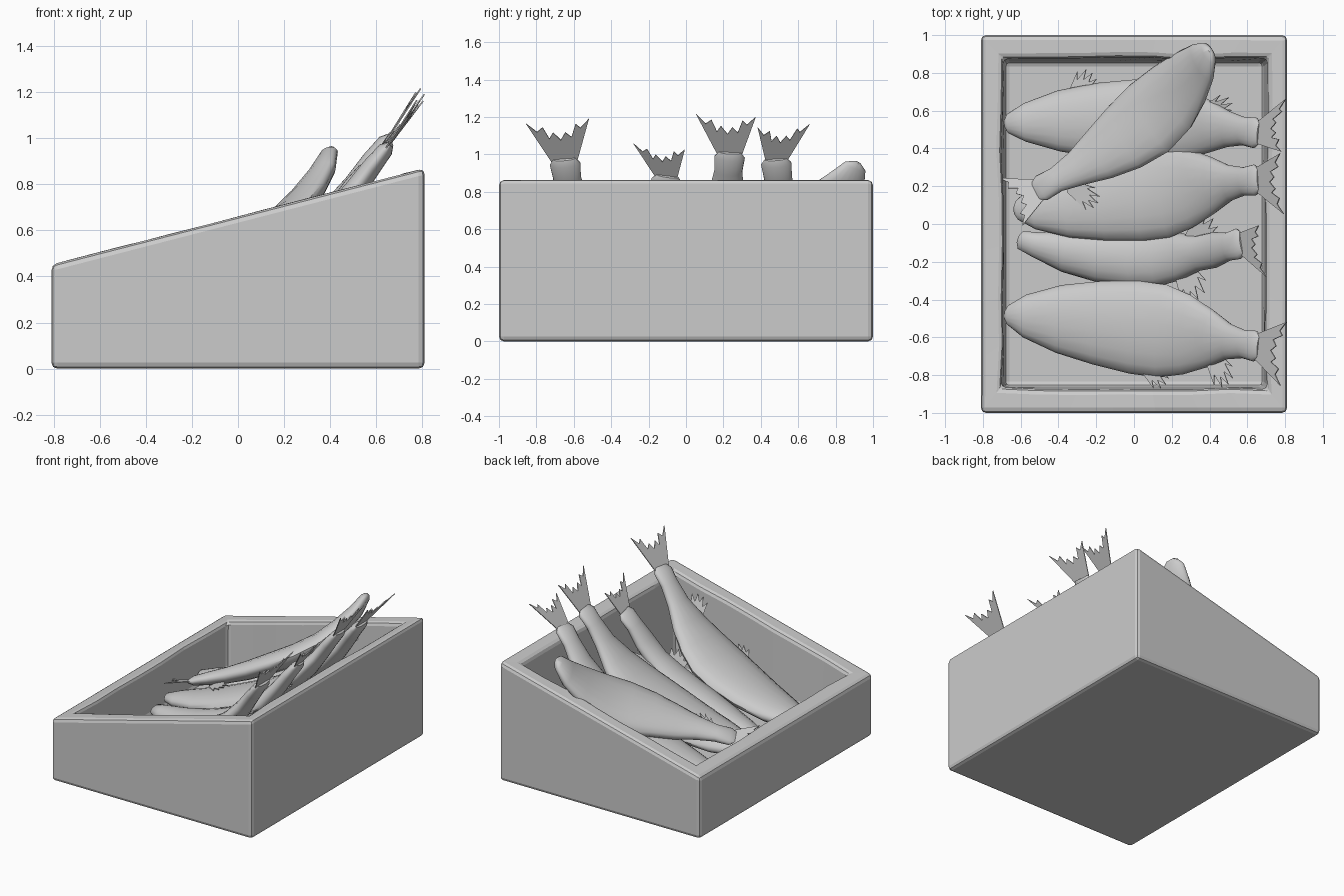
import bpy, bmesh, math, random
from mathutils import Vector

if "Cube" in bpy.data.objects:
    bpy.data.objects.remove(bpy.data.objects["Cube"])

random.seed(4)
grey = bpy.data.materials.new("plain_grey")
grey.diffuse_color = (0.6, 0.6, 0.6, 1)
grey.use_nodes = True
grey.node_tree.nodes["Principled BSDF"].inputs["Base Color"].default_value = grey.diffuse_color


def make_object(name, bm, smooth=None):
    bmesh.ops.recalc_face_normals(bm, faces=bm.faces)
    mesh = bpy.data.meshes.new(name)
    bm.to_mesh(mesh)
    bm.free()
    mesh.materials.append(grey)
    if smooth:
        mesh.shade_smooth()
        mesh.set_sharp_from_angle(angle=math.radians(smooth))
    obj = bpy.data.objects.new(name, mesh)
    bpy.context.collection.objects.link(obj)
    return obj


def bridge(bm, rings):
    for a, b in zip(rings, rings[1:]):
        n = len(a)
        for i in range(n):
            bm.faces.new((a[i], a[(i + 1) % n], b[(i + 1) % n], b[i]))
    bm.faces.new(rings[0])
    bm.faces.new(rings[-1])


# Sloping crate with worn edges
def rim_z(x):
    return 0.66 + 0.258 * x


def rect_ring(bm, hx, hy, height, wear, n=7):
    corners = [(-hx, -hy), (hx, -hy), (hx, hy), (-hx, hy)]
    ring = []
    for k in range(4):
        (x0, y0), (x1, y1) = corners[k], corners[(k + 1) % 4]
        for i in range(n):
            t = i / n
            x, y = x0 + (x1 - x0) * t, y0 + (y1 - y0) * t
            z = height(x)
            x += random.uniform(-wear, wear)
            y += random.uniform(-wear, wear)
            ring.append(bm.verts.new((x, y, z)))
    return ring


bm = bmesh.new()
bridge(bm, [
    rect_ring(bm, 0.81, 1.0, lambda x: 0.0, 0),
    rect_ring(bm, 0.81, 1.0, rim_z, 0),
    rect_ring(bm, 0.70, 0.875, rim_z, 0.01),
    rect_ring(bm, 0.685, 0.86, lambda x: 0.14, 0),
])
crate = make_object("crate", bm)
bevel = crate.modifiers.new("worn_edges", "BEVEL")
bevel.width = 0.026
bevel.segments = 2
bevel.limit_method = "ANGLE"
bevel.angle_limit = math.radians(40)

# Ragged fin outlines: (along, across)
TAIL = [(0, -.38), (1, -1), (.8, -.68), (.9, -.55), (.6, -.35), (.72, -.18),
        (.55, 0), (.74, .2), (.6, .35), (.88, .5), (.78, .7), (1, 1), (0, .38)]
SIDE = [(0, -.5), (.7, -.9), (.5, -.55), (.95, -.5), (.65, -.2), (1, 0),
        (.7, .2), (.95, .5), (.55, .5), (.75, .9), (0, .5)]


def fin(name, outline, base, along, across):
    bm = bmesh.new()
    bm.faces.new([bm.verts.new(base + along * u + across * v) for u, v in outline])
    obj = make_object(name, bm)
    solid = obj.modifiers.new("thickness", "SOLIDIFY")
    solid.thickness = 0.006
    solid.offset = 0


# Fish body lofted from nose to tail: stations (x, y, z, half width, half thickness)
def fish(name, stations, tail_vector, tail_half):
    bm = bmesh.new()
    pts = [Vector(s[:3]) for s in stations]
    lean = Vector((-.8, 0, 1)).normalized()
    rings = []
    for i, (p, s) in enumerate(zip(pts, stations)):
        tangent = (pts[min(i + 1, len(pts) - 1)] - pts[max(i - 1, 0)]).normalized()
        side = tangent.cross(lean).normalized()
        up = side.cross(tangent)
        rings.append([bm.verts.new(p + side * s[3] * math.cos(a) + up * s[4] * math.sin(a))
                      for a in (math.tau * k / 18 for k in range(18))])
    bridge(bm, rings)
    make_object(name, bm, 50)
    fin(name + "_tail", TAIL, pts[-1] - tangent * 0.03, Vector(tail_vector), side * tail_half)


# Shared side profile of the fish leaning on the high wall: (x, z, half width, half thickness)
LEAN = [(-.685, .225, .02, .012), (-.67, .228, .05, .03), (-.58, .237, .11, .05),
        (-.4, .265, .175, .068), (-.2, .315, .215, .077), (0, .385, .24, .08),
        (.15, .455, .24, .075), (.28, .545, .205, .068), (.4, .655, .15, .058),
        (.5, .775, .095, .048), (.58, .885, .075, .042), (.64, .96, .082, .034),
        (.662, .985, .06, .014)]


def leaning_fish(name, ys, width, drop_head, drop_tail, shift_head=0.0, shift_tail=0.0,
                 tail_vector=(.15, -.02, .235), tail_half=0.17):
    nose, mid, tail = ys
    stations = []
    for x, z, hw, ht in LEAN:
        t = (x + .685) / 1.342
        # quadratic blend through nose, middle and tail
        y = nose * 2 * (t - .5) * (t - 1) + mid * 4 * t * (1 - t) + tail * 2 * t * (t - .5)
        w = hw * width if hw > .1 else hw
        stations.append((x + shift_head * (1 - t) + shift_tail * t, y,
                         z - drop_head * (1 - t) - drop_tail * t, w, ht))
    fish(name, stations, tail_vector, tail_half)


leaning_fish("front_fish", (-.48, -.545, -.65), 1.03, 0, .01, tail_vector=(.15, -.04, .225))
leaning_fish("narrow_fish", (-.08, -.185, -.10), .62, 0, .1, .07, -.09, (.13, -.04, .18), .14)
leaning_fish("middle_fish", (.07, .155, .235), 1.03, -.02, -.025, .05, 0, (.14, -.02, .22), .16)
leaning_fish("back_fish", (.53, .545, .48), .92, 0, .01, tail_vector=(.15, .04, .2), tail_half=.14)

# Fish lying diagonally across the others
fish("top_fish", [
    (.405, .92, .955, .02, .012), (.395, .905, .935, .065, .032), (.36, .855, .85, .115, .048),
    (.29, .77, .745, .165, .06), (.2, .67, .645, .205, .068), (.08, .56, .565, .22, .072),
    (-.05, .46, .505, .195, .07), (-.18, .37, .45, .15, .063), (-.3, .295, .41, .1, .053),
    (-.41, .235, .38, .07, .043), (-.49, .19, .36, .075, .032), (-.52, .172, .353, .055, .012),
], (-.16, -.07, -.02), 0.15)

# Small ragged side fins: base point, direction, half spread
for name, base, direction, spread in [
    ("back_fish_upper_fin", (-.32, .67, .27), (.1, .13, .04), .08),
    ("back_fish_rear_fin", (.36, .58, .62), (.16, .06, .14), .07),
    ("middle_fish_breast_fin", (-.34, .2, .37), (.15, -.09, .05), .07),
    ("narrow_fish_lower_fin", (.25, -.22, .49), (.09, -.18, .06), .1),
    ("narrow_fish_upper_fin", (.3, -.1, .55), (.12, .13, .09), .1),
    ("front_fish_rear_fin", (.4, -.68, .65), (.1, -.17, .09), .08),
    ("front_fish_belly_fin", (.05, -.74, .41), (.12, -.11, .05), .07),
]:
    along = Vector(direction)
    across = along.cross(Vector((-.5, 0, 1))).normalized() * spread
    fin(name, SIDE, Vector(base), along, across)
